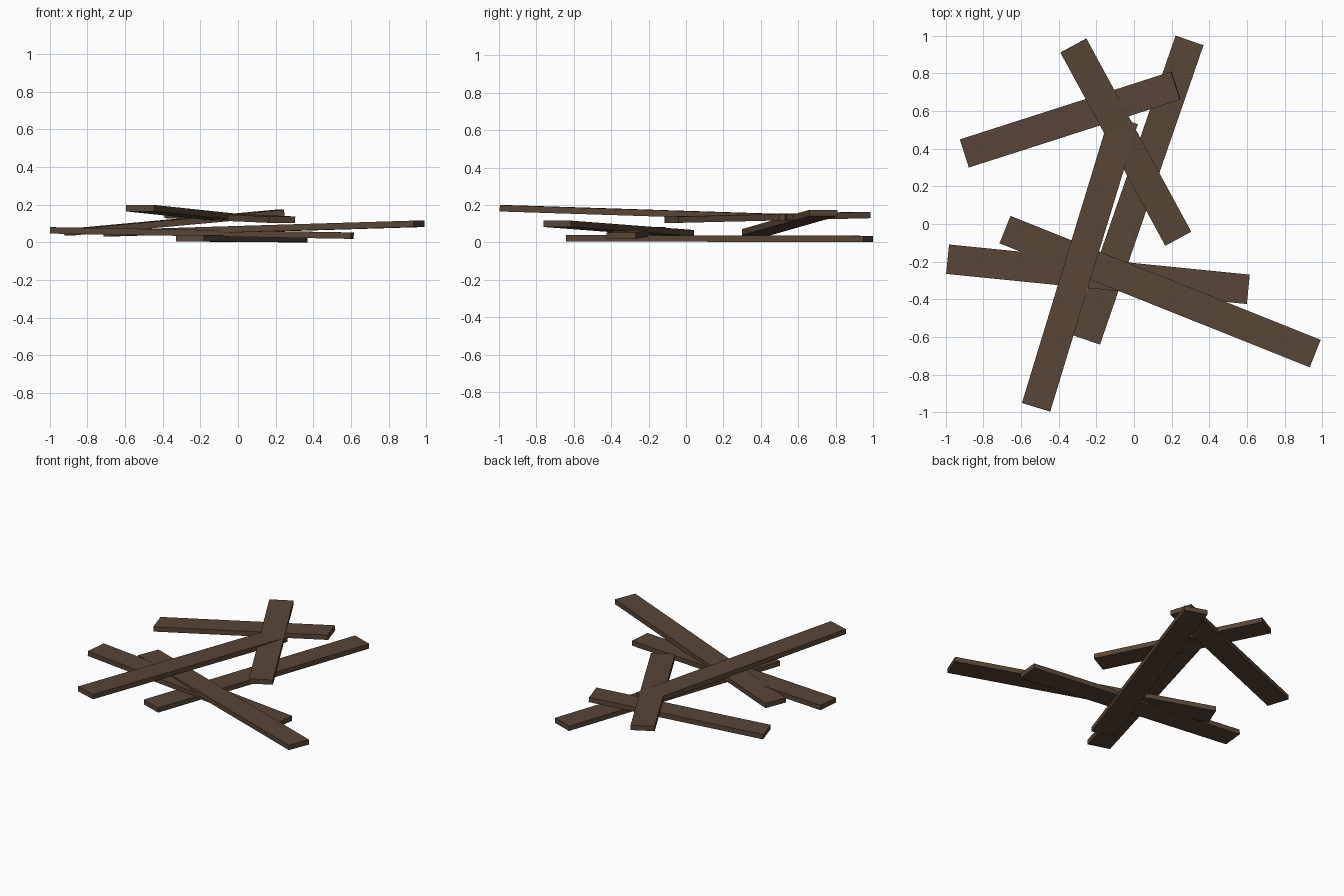
import bpy
from mathutils import Matrix, Vector

cube = bpy.data.objects.get("Cube")
if cube:
    bpy.data.objects.remove(cube, do_unlink=True)

WIDTH, THICKNESS = 0.157, 0.034

# Dark timber colour shared by every plank
wood = bpy.data.materials.new("dark_brown_wood")
wood.use_nodes = True
colour = (0.098, 0.060, 0.038, 1.0)
wood.diffuse_color = colour
bsdf = wood.node_tree.nodes["Principled BSDF"]
bsdf.inputs["Base Color"].default_value = colour
bsdf.inputs["Roughness"].default_value = 0.9


def plank(name, start, end):
    """Box board whose centre line runs from start to end, without roll."""
    start, end = Vector(start), Vector(end)
    along = (end - start).normalized()
    across = Vector((0, 0, 1)).cross(along).normalized()
    up = along.cross(across)
    bpy.ops.mesh.primitive_cube_add(size=1)
    obj = bpy.context.object
    obj.name = name
    obj.data.transform(Matrix.Diagonal(((end - start).length, WIDTH, THICKNESS, 1)))
    rotation = Matrix((along, across, up)).transposed().to_4x4()
    obj.matrix_world = Matrix.Translation((start + end) / 2) @ rotation
    obj.data.materials.append(wood)
    return obj


# Loose pile, from the ground upwards
plank("ground_plank", (-0.255, -0.615, 0.022), (0.295, 0.975, 0.018))
plank("low_cross_plank", (-0.99, -0.187, 0.064), (0.607, -0.347, 0.036))
plank("front_cross_plank", (-0.685, -0.03, 0.049), (0.962, -0.688, 0.099))
plank("back_leaning_plank", (-0.90, 0.375, 0.054), (0.222, 0.735, 0.157))
plank("short_top_plank", (-0.322, 0.948, 0.146), (0.235, -0.078, 0.121))
plank("long_top_plank", (-0.52, -0.973, 0.182), (-0.055, 0.553, 0.133))
